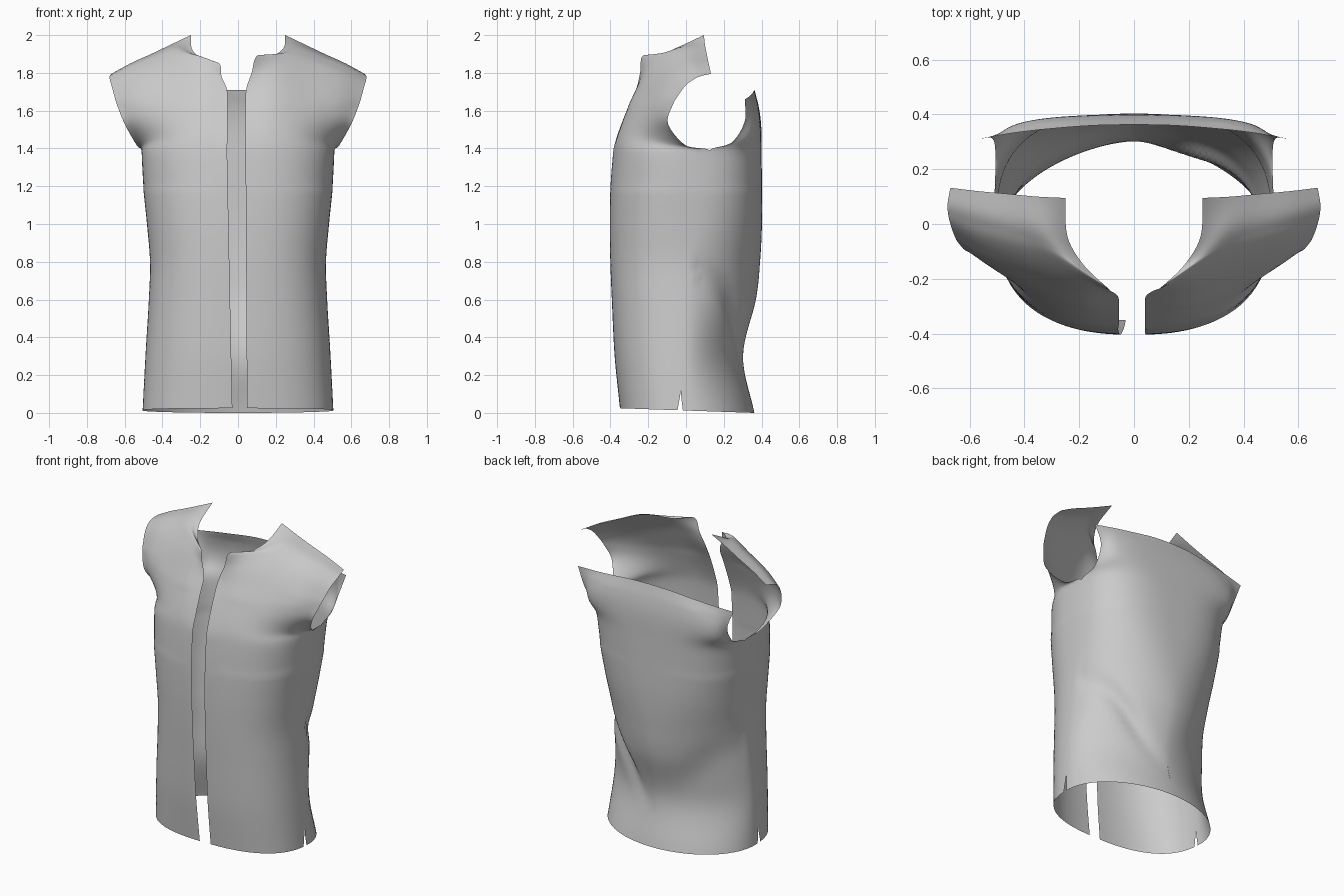
import bpy, bmesh, math
from mathutils import Vector

if "Cube" in bpy.data.objects:
    bpy.data.objects.remove(bpy.data.objects["Cube"])

COLS = 28

# body profile: z, half width, front depth, back depth, back squareness
PROFILE = [(0, .505, .35, .362, 2.0), (.3, .49, .378, .302, 1.65), (.6, .472, .393, .37, 1.75),
           (.8, .466, .401, .392, 2.0), (1.0, .482, .404, .402, 2.4), (1.2, .502, .40, .402, 2.8),
           (1.39, .512, .385, .40, 3.2)]

# rows above the underarm, from centre/neck edge to armhole edge
FRONT_TOP = [
    [(.04, -.36, 1.48), (.20, -.35, 1.48), (.36, -.285, 1.46), (.48, -.15, 1.44), (.535, 0, 1.415)],
    [(.04, -.31, 1.61), (.20, -.305, 1.61), (.37, -.25, 1.58), (.51, -.17, 1.55), (.60, -.095, 1.53)],
    [(.043, -.265, 1.71), (.20, -.255, 1.72), (.375, -.20, 1.69), (.53, -.14, 1.655), (.64, -.07, 1.63)],
    [(.072, -.243, 1.80), (.21, -.21, 1.81), (.38, -.15, 1.78), (.54, -.095, 1.735), (.658, -.035, 1.69)],
    [(.10, -.23, 1.89), (.23, -.155, 1.885), (.385, -.095, 1.85), (.55, -.05, 1.79), (.67, 0, 1.735)],
    [(.185, -.148, 1.892), (.285, -.095, 1.91), (.42, -.04, 1.875), (.56, -.005, 1.82), (.678, .035, 1.762)],
    [(.243, -.045, 1.935), (.335, -.01, 1.935), (.45, .02, 1.89), (.57, .045, 1.84), (.68, .075, 1.782)],
    [(.25, .095, 2.0), (.355, .10, 1.95), (.46, .11, 1.90), (.57, .12, 1.85), (.67, .132, 1.795)]]
# rows above the underarm, from armhole edge to centre back
BACK_TOP = [
    [(.505, .24, 1.43), (.46, .345, 1.46), (.34, .385, 1.49), (.17, .397, 1.5), (0, .40, 1.5)],
    [(.515, .31, 1.54), (.46, .355, 1.57), (.33, .38, 1.59), (.16, .388, 1.6), (0, .39, 1.6)],
    [(.56, .312, 1.66), (.42, .335, 1.675), (.28, .35, 1.69), (.14, .36, 1.705), (0, .363, 1.71)]]


def spline(pts, t):
    """Catmull-Rom through pts, t in 0..1"""
    n = len(pts) - 1
    i = min(int(t * n), n - 1)
    f = t * n - i
    b, c = Vector(pts[i]), Vector(pts[i + 1])
    a = Vector(pts[i - 1]) if i else 2 * b - c
    d = Vector(pts[i + 2]) if i + 2 <= n else 2 * c - b
    return .5 * (2 * b + (c - a) * f + (2 * a - 5 * b + 4 * c - d) * f * f
                 + (3 * b - a - 3 * c + d) * f ** 3)


def opening(z, side):
    return .048 - .008 * z / 1.39 if side > 0 else .03 + .028 * z / 1.39


def body_point(prof, ang, side):
    """Point on the torso section; ang 0 = centre front, pi = centre back"""
    z, a, yf, yb, nb = prof
    s, c = abs(math.sin(ang)), math.cos(ang)
    n, b = (2.5, yf) if c > 0 else (nb, yb)
    r = ((s / a) ** n + (abs(c) / b) ** n) ** (-1 / n)
    x, y = r * s, -r * c
    if y > .05:
        # diagonal drag folds across the lower back
        if side > 0:
            line = (z - .48) - 1.2 * (x - .24)
            amp = .10 * math.exp(-((x - .28) / .15) ** 2 - (line / .075) ** 2)
        else:
            line = (z - .55) - .6 * (x - .3)
            amp = .04 * math.exp(-((x - .3) / .15) ** 2 - (line / .13) ** 2)
        x, y = x * (1 - amp), y * (1 - amp)
    z += .025 * max(0, 1 - z / .3) * max(0, .5 - y / .72)
    return Vector((x, y, z))


def lower_rows(panel, side, count=48):
    rows = []
    for j in range(count + 1):
        p = spline(PROFILE, j / count)
        z = p[0]
        seam = 1.51 + .30 * (z / 1.39) ** 1.5
        slit = .028 * max(0, 1 - z / .1)          # side vent at the hem
        if panel == "front":
            lo, hi = math.atan2(opening(z, side), p[2]), seam - slit
        else:
            lo, hi = seam + slit, math.pi
        rows.append([body_point(p, lo + (hi - lo) * i / COLS, side) for i in range(COLS + 1)])
    return rows


def panel_rows(panel, side):
    rows = lower_rows(panel, side)
    top = [[list(p) for p in r] for r in (FRONT_TOP if panel == "front" else BACK_TOP)]
    if panel == "front" and side < 0:              # left neckline sits a little lower and wider
        for r in top[:4]:
            r[0][0] += .015
        for k, drop in ((3, .02), (4, .04), (5, .022), (6, .01)):
            top[k][0][2] -= drop
    # one row below the underarm leads the spline so the join stays smooth
    ctrl = [rows[-5], rows[-1]] + [[spline(r, i / COLS) for i in range(COLS + 1)] for r in top]
    n = len(ctrl) - 1
    steps = 6
    for j in range(steps + 1, steps * n + 1):
        rows.append([spline([r[i] for r in ctrl], j / (steps * n)) for i in range(COLS + 1)])
    return rows


def add_grid(bm, rows, side):
    vs = [[bm.verts.new((p[0] * side, p[1], p[2])) for p in r] for r in rows]
    for r0, r1 in zip(vs, vs[1:]):
        for i in range(len(r0) - 1):
            quad = (r0[i], r0[i + 1], r1[i + 1], r1[i])
            bm.faces.new(quad if side > 0 else quad[::-1])


# vest shell: two fronts and a back, sewn at the side seams
bm = bmesh.new()
for side in (1, -1):
    for panel in ("front", "back"):
        add_grid(bm, panel_rows(panel, side), side)
bmesh.ops.remove_doubles(bm, verts=bm.verts, dist=.0005)

# relax the cloth around the chest and underarm
chest = [v for v in bm.verts if 1.2 < v.co.z < 1.62 and not v.is_boundary]
for _ in range(14):
    bmesh.ops.smooth_vert(bm, verts=chest, factor=.5, use_axis_x=True, use_axis_y=True, use_axis_z=True)

mesh = bpy.data.meshes.new("vest_body")
bm.to_mesh(mesh)
bm.free()
for f in mesh.polygons:
    f.use_smooth = True
bpy.context.collection.objects.link(bpy.data.objects.new("vest_body", mesh))
